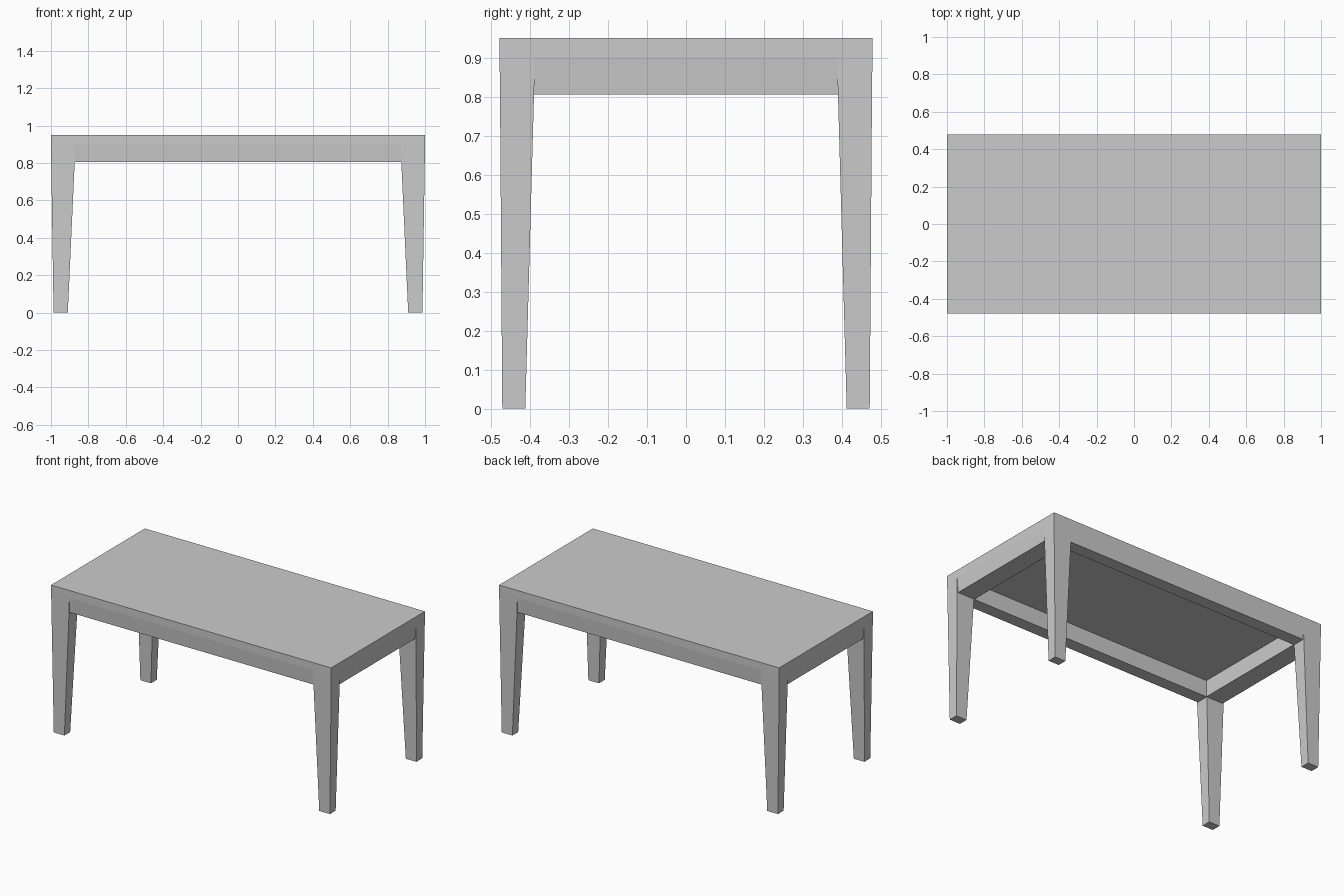
import bpy
import bmesh

cube = bpy.data.objects.get("Cube")
if cube:
    bpy.data.objects.remove(cube, do_unlink=True)

# One grey finish for the whole table
grey = bpy.data.materials.new("plain grey")
grey.use_nodes = True
colour = (0.6, 0.6, 0.6, 1)
grey.diffuse_color = colour
grey.node_tree.nodes["Principled BSDF"].inputs["Base Color"].default_value = colour


def loft(name, sections):
    """Closed solid through rectangles given as (x0, x1, y0, y1, z)."""
    bm = bmesh.new()
    rings = []
    for x0, x1, y0, y1, z in sections:
        corners = ((x0, y0), (x1, y0), (x1, y1), (x0, y1))
        rings.append([bm.verts.new((x, y, z)) for x, y in corners])
    for a, b in zip(rings, rings[1:]):
        for i in range(4):
            j = (i + 1) % 4
            bm.faces.new((a[i], a[j], b[j], b[i]))
    bm.faces.new(rings[0])
    bm.faces.new(rings[-1])
    bmesh.ops.recalc_face_normals(bm, faces=bm.faces)
    mesh = bpy.data.meshes.new(name)
    bm.to_mesh(mesh)
    bm.free()
    mesh.materials.append(grey)
    obj = bpy.data.objects.new(name, mesh)
    bpy.context.collection.objects.link(obj)
    return obj


# Tabletop with hollow apron: underside, inner wall, lower rim, outer wall, top
profile = [(0.87, 0.39, 0.912), (0.87, 0.39, 0.805), (0.992, 0.471, 0.805),
           (1.0, 0.478, 0.9), (1.0, 0.478, 0.95)]
loft("tabletop_and_apron", [(-x, x, -y, y, z) for x, y, z in profile])

# Tapered legs, flush with the top's outer corners
legs = loft("legs", [(0.91, 0.986, 0.412, 0.471, 0),
                     (0.872, 0.999, 0.389, 0.477, 0.83),
                     (0.87, 1.0, 0.388, 0.478, 0.9)])
mirror = legs.modifiers.new("four corners", "MIRROR")
mirror.use_axis = (True, True, False)
